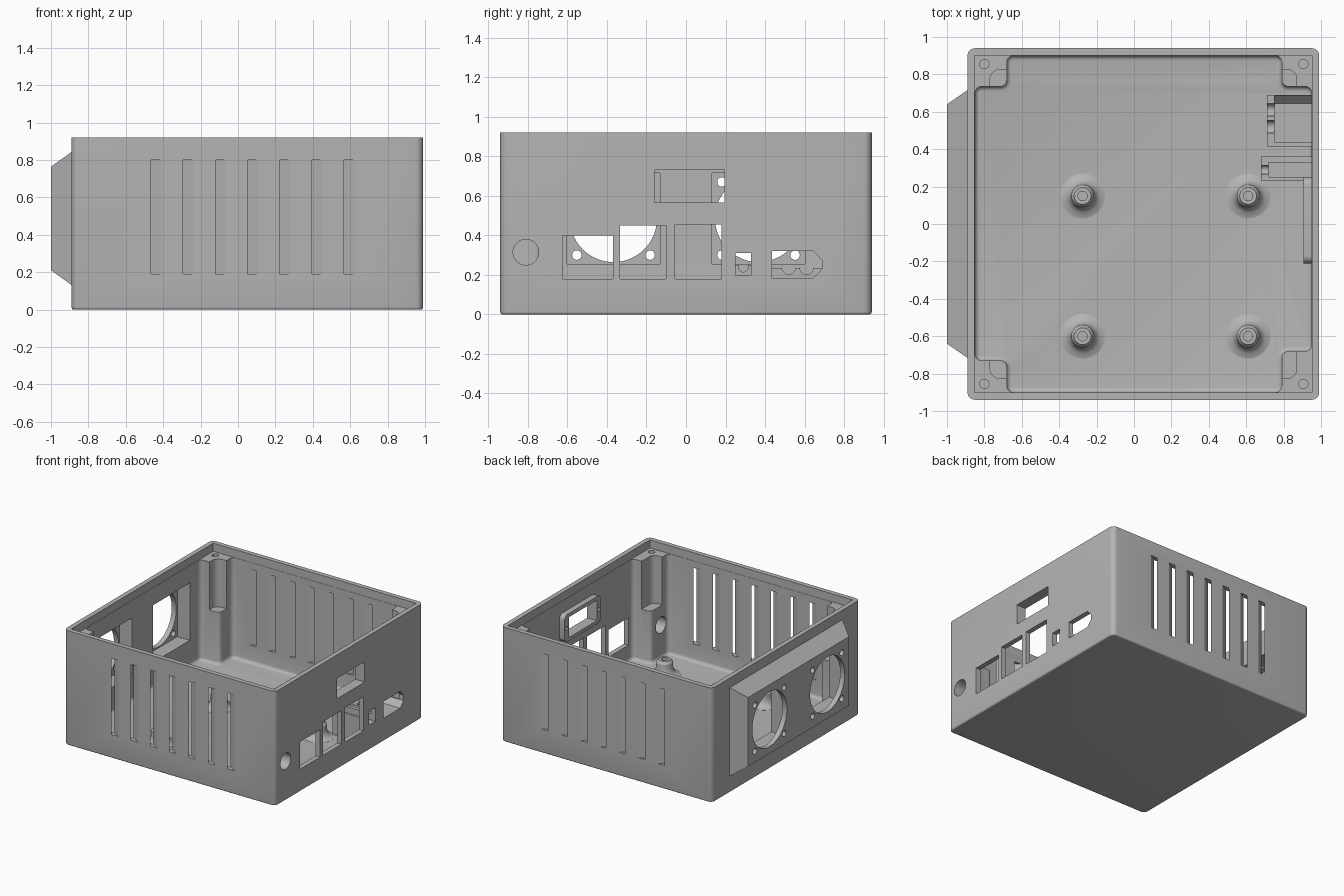
import bpy, bmesh, math
from mathutils import Vector

cube = bpy.data.objects.get("Cube")
if cube:
    bpy.data.objects.remove(cube, do_unlink=True)

grey = bpy.data.materials.new("plain_grey")
grey.use_nodes = True
COLOUR = (0.46, 0.46, 0.46, 1)
grey.diffuse_color = COLOUR
grey.node_tree.nodes["Principled BSDF"].inputs["Base Color"].default_value = COLOUR


def finish(name, bm):
    bmesh.ops.recalc_face_normals(bm, faces=bm.faces)
    me = bpy.data.meshes.new(name)
    bm.to_mesh(me)
    bm.free()
    me.materials.append(grey)
    ob = bpy.data.objects.new(name, me)
    bpy.context.collection.objects.link(ob)
    return ob


def prism(name, pts, axis, lo, hi, radius=0, bottom=0):
    """Extrude a 2D outline along an axis, rounding its long and bottom edges."""
    bm = bmesh.new()

    def place(p, d):
        c = list(p)
        c.insert(axis, d)
        return bm.verts.new(c)
    a = [place(p, lo) for p in pts]
    b = [place(p, hi) for p in pts]
    bm.faces.new(a)
    bm.faces.new(b)
    n = len(pts)
    for i in range(n):
        j = (i + 1) % n
        bm.faces.new((a[i], a[j], b[j], b[i]))
    bmesh.ops.recalc_face_normals(bm, faces=bm.faces)
    if radius:
        long_edges = [e for e in bm.edges
                      if abs(e.verts[0].co[axis] - e.verts[1].co[axis]) > 1e-4]
        bmesh.ops.bevel(bm, geom=long_edges, offset=radius, segments=6,
                        profile=0.5, affect='EDGES')
    if bottom:
        low = [e for e in bm.edges if all(abs(v.co[axis] - lo) < 1e-4 for v in e.verts)]
        bmesh.ops.bevel(bm, geom=low, offset=bottom, segments=4,
                        profile=0.5, affect='EDGES')
    return finish(name, bm)


def rect(u0, u1, v0, v1):
    return [(u0, v0), (u1, v0), (u1, v1), (u0, v1)]


def circle(u, v, r, n=40):
    return [(u + r * math.cos(2 * math.pi * i / n),
             v + r * math.sin(2 * math.pi * i / n)) for i in range(n)]


def combine(body, other, operation='DIFFERENCE'):
    mod = body.modifiers.new("combine", 'BOOLEAN')
    mod.operation = operation
    mod.solver = 'EXACT'
    mod.object = other
    bpy.context.view_layer.objects.active = body
    bpy.ops.object.modifier_apply(modifier=mod.name)
    bpy.data.objects.remove(other, do_unlink=True)


def cut(pts, axis, lo, hi, radius=0, bottom=0):
    combine(body, prism("cutter", pts, axis, lo, hi, radius, bottom))


def add(pts, axis, lo, hi, radius=0):
    combine(body, prism("addition", pts, axis, lo, hi, radius), 'UNION')


def smooth(ob):
    bpy.ops.object.select_all(action='DESELECT')
    ob.select_set(True)
    bpy.context.view_layer.objects.active = ob
    bpy.ops.object.shade_smooth_by_angle(angle=math.radians(32))


X, Y, Z = 0, 1, 2
FLOOR, TOP = 0.05, 0.92

# Outer shell
body = prism("case_body", rect(-0.89, 0.99, -0.94, 0.94), Z, 0, TOP, 0.04, 0.012)

# Tapered fan housing on the side
bm = bmesh.new()
for x, half_y, half_z in ((-0.87, 0.73, 0.37), (-1.0, 0.64, 0.277)):
    for sy in (-1, 1):
        for sz in (-1, 1):
            bm.verts.new((x, sy * half_y, 0.487 + sz * half_z))
bmesh.ops.convex_hull(bm, input=bm.verts)
combine(body, finish("housing", bm), 'UNION')

# Main cavity, leaving four corner posts
cut([(-0.68, -0.9), (0.79, -0.9), (0.79, -0.68), (0.95, -0.68),
     (0.95, 0.735), (0.79, 0.735), (0.79, 0.9), (-0.68, 0.9),
     (-0.68, 0.735), (-0.85, 0.735), (-0.85, -0.73), (-0.68, -0.73)],
    Z, FLOOR, 1.1, 0.035, 0.025)

# Lid recess above the posts
cut(rect(-0.852, 0.952, -0.902, 0.902), Z, 0.855, 1.1)

# Notched upper posts with screw holes
for sy in (-1, 1):
    y0, y1 = sorted((sy * 0.6, sy * 0.825))
    for x0, x1, hole in ((-0.77, -0.5, -0.8), (0.6, 0.87, 0.905)):
        cut(rect(x0, x1, y0, y1), Z, 0.47, 1.1, 0.05)
        cut(circle(hole, sy * 0.855, 0.025, 24), Z, 0.55, 1.1)

# Fan pockets, openings and screw holes
for cy in (-0.367, 0.367):
    cz = 0.485
    cut(rect(cy - 0.235, cy + 0.235, cz - 0.23, cz + 0.23), X, -0.96, -0.8)
    cut(circle(cy, cz, 0.22, 64), X, -1.1, -0.9)
    for sy in (-1, 1):
        for sz in (-1, 1):
            cut(circle(cy + sy * 0.185, cz + sz * 0.185, 0.024, 20), X, -1.1, -0.9)

# Slanted vent slots, front and back
for side in (-1, 1):
    for i in range(7):
        c = -0.435 + i * 0.172
        slope = 1.6
        outline = []
        for depth, dx in ((0.03, -0.03), (0.03, 0.03), (-0.06, 0.03), (-0.06, -0.03)):
            outline.append((c + dx + slope * depth, side * (0.94 + depth)))
        cut(outline, Z, 0.19, 0.8)

# Display bezel and cable trays inside the port wall
add(rect(-0.21, 0.25, 0.54, 0.76), X, 0.905, 0.97, 0.04)
add(rect(0.415, 0.69, 0.03, 0.235), X, 0.71, 0.97)
add(rect(0.23, 0.36, 0.03, 0.25), X, 0.68, 0.97)

# Ports
for r in ((-0.625, -0.37, 0.18, 0.4), (-0.335, -0.1, 0.18, 0.45),
          (-0.055, 0.18, 0.18, 0.455), (-0.16, 0.195, 0.567, 0.73)):
    cut(rect(*r), X, 0.85, 1.1)
cut(rect(0.25, 0.33, 0.2, 0.31), X, 0.72, 1.1)
cut([(0.435, 0.185), (0.645, 0.185), (0.688, 0.23), (0.688, 0.275),
     (0.645, 0.32), (0.435, 0.32)], X, 0.75, 1.1)
cut(circle(-0.81, 0.315, 0.065), X, 0.7, 1.1)

# Cable notches in the trays and bezel screw holes
for y, z, r in ((0.52, 0.236, 0.034), (0.61, 0.236, 0.034), (0.29, 0.24, 0.025)):
    cut(circle(y, z, r, 24), X, 0.6, 0.8)
for y in (-0.185, 0.222):
    cut(circle(y, 0.65, 0.014, 16), X, 0.85, 0.96)
smooth(body)

# Board standoffs with flared feet
profile = [(0.12, 0.045), (0.12, 0.051), (0.09, 0.06), (0.07, 0.08), (0.062, 0.11),
           (0.06, 0.15), (0.045, 0.17), (0.025, 0.17), (0.025, 0.06), (0, 0.06)]
for n, (x, y) in enumerate(((-0.275, 0.15), (0.61, 0.15), (-0.275, -0.6), (0.61, -0.6))):
    bm = bmesh.new()
    vs = [bm.verts.new((r, 0, z)) for r, z in profile]
    es = [bm.edges.new(p) for p in zip(vs, vs[1:])]
    bmesh.ops.spin(bm, geom=vs + es, cent=(0, 0, 0), axis=(0, 0, 1),
                   angle=2 * math.pi, steps=32)
    bmesh.ops.remove_doubles(bm, verts=bm.verts, dist=1e-4)
    bmesh.ops.translate(bm, verts=bm.verts, vec=Vector((x, y, 0)))
    smooth(finish("standoff_%d" % (n + 1), bm))
